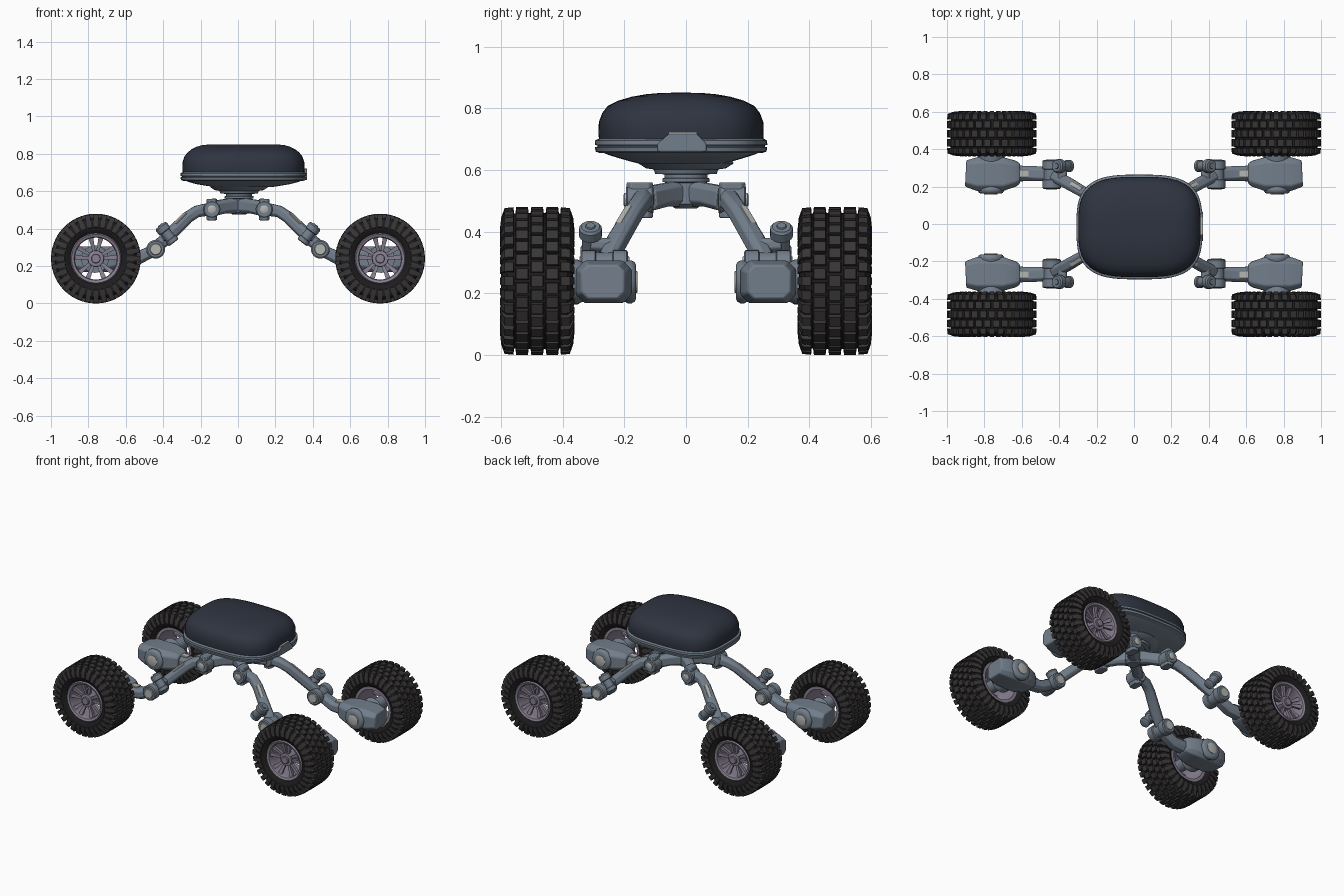
import bpy, bmesh, math
from mathutils import Vector as V

if "Cube" in bpy.data.objects:
    bpy.data.objects.remove(bpy.data.objects["Cube"])


def material(name, col):
    m = bpy.data.materials.new(name)
    m.diffuse_color = (*col, 1)
    m.use_nodes = True
    m.node_tree.nodes["Principled BSDF"].inputs["Base Color"].default_value = m.diffuse_color
    return m


STEEL = material("steel_blue", (0.17, 0.21, 0.26))
DARK = material("dark_navy", (0.028, 0.034, 0.052))
RUBBER = material("rubber", (0.012, 0.012, 0.012))
TREAD = material("tread", (0.04, 0.036, 0.037))
MAUVE = material("mauve_metal", (0.25, 0.215, 0.285))
LIGHT = material("light_metal", (0.46, 0.46, 0.44))


def add(bm, rings, cap=True, loop=False):
    """Skin a list of equal-length point rings."""
    vs = [[bm.verts.new(p) for p in r] for r in rings]
    pairs = list(zip(vs, vs[1:])) + ([(vs[-1], vs[0])] if loop else [])
    n = len(vs[0])
    for a, b in pairs:
        for i in range(n):
            j = (i + 1) % n
            bm.faces.new((a[i], a[j], b[j], b[i]))
    if cap and not loop:
        bm.faces.new(vs[0][::-1])
        bm.faces.new(vs[-1])


def finish(name, bm, mat, mirror=True, bevel=0):
    bmesh.ops.recalc_face_normals(bm, faces=bm.faces)
    me = bpy.data.meshes.new(name)
    bm.to_mesh(me)
    bm.free()
    me.materials.append(mat)
    ob = bpy.data.objects.new(name, me)
    bpy.context.collection.objects.link(ob)
    if bevel:
        b = ob.modifiers.new("bevel", 'BEVEL')
        b.width, b.segments, b.limit_method = bevel, 2, 'ANGLE'
    if mirror:                       # one corner becomes four
        m = ob.modifiers.new("mirror", 'MIRROR')
        m.use_axis = (True, True, False)
        m.use_mirror_merge = False
    return ob


def lathe(name, prof, c, axis, mat, n=32, loop=False, mirror=True):
    q = V(axis).to_track_quat('Z', 'Y')
    bm = bmesh.new()
    add(bm, [[V(c) + q @ V((r * math.cos(2 * math.pi * i / n), r * math.sin(2 * math.pi * i / n), t))
              for i in range(n)] for r, t in prof], loop=loop)
    return finish(name, bm, mat, mirror)


def beam(name, path, size, mat=STEEL, chamfer=0.25, bevel=0.004):
    """Chamfered box section swept along a path; size is (w, h) or a list of them."""
    pts = [V(p) for p in path]
    sizes = size if isinstance(size, list) else [size] * len(pts)
    rings = []
    for i, p in enumerate(pts):
        t = (pts[min(i + 1, len(pts) - 1)] - pts[max(i - 1, 0)]).normalized()
        s = t.cross(V((0, 0, 1))).normalized()
        u = s.cross(t)
        w, h = sizes[i][0] / 2, sizes[i][1] / 2
        k = chamfer * min(w, h) * 2
        sec = [(w, k - h), (w, h - k), (w - k, h), (k - w, h), (-w, h - k), (-w, k - h), (k - w, -h), (w - k, -h)]
        rings.append([p + s * a + u * b for a, b in sec])
    bm = bmesh.new()
    add(bm, rings)
    return finish(name, bm, mat, bevel=bevel)


def shell(name, layers, mat, n=72, e=3.2):
    """Stacked rounded-rectangle outlines: (z, half x, half y)."""
    def pt(z, hx, hy, a):
        c, s = math.cos(a), math.sin(a)
        return V((0.029 + hx * math.copysign(abs(c) ** (2 / e), c),
                  -0.016 + hy * math.copysign(abs(s) ** (2 / e), s), z))
    bm = bmesh.new()
    add(bm, [[pt(*l, 2 * math.pi * i / n) for i in range(n)] for l in layers])
    return finish(name, bm, mat, mirror=False)


# body: padded top, grooved rim, lower pan
shell("seat_pad", [(0.69, .325, .266), (.72, .327, .268), (.755, .326, .267), (.785, .316, .256), (.808, .298, .238),
                   (.825, .276, .205), (.838, .25, .16), (.846, .222, .115), (.85, .185, .07), (.851, .1, .03)], DARK)
shell("body_rim", [(.655, .318, .262), (.66, .334, .277), (.674, .337, .28), (.676, .329, .272), (.68, .329, .272),
                   (.682, .337, .28), (.696, .336, .279), (.702, .325, .268)], STEEL)
shell("body_pan", [(.66, .315, .26), (.65, .295, .238), (.638, .25, .2), (.628, .19, .165), (.622, .15, .14)], STEEL)

# clasp on the right end of the rim
bm = bmesh.new()
add(bm, [[V((x, y, z)) for y, z in ((-.092, .66), (-.092, .685), (-.055, .718), (.035, .718), (.066, .685), (.066, .66))]
         for x in (.32, .37)])
finish("rim_clasp", bm, STEEL, mirror=False, bevel=.004)
bm = bmesh.new()
add(bm, [[V((x, y, z)) for y, z in ((-.056, .716), (-.056, .723), (.036, .723), (.036, .716))] for x in (.33, .368)])
finish("clasp_trim", bm, LIGHT, mirror=False)

# turntable neck and central hub
lathe("neck", [(.15, .63), (.155, .622), (.13, .606), (.105, .602), (.1, .588), (.07, .586), (.07, .575), (.077, .573),
               (.077, .562), (.055, .558), (.055, .49), (.035, .475)], (0.006, 0, 0), (0, 0, 1), STEEL, 48, mirror=False)

# tyre carcass: axis along y, wheel centre
C = V((0.76, -0.483, 0.24))
side = [(.128, .092), (.15, .108), (.175, .117), (.2, .113), (.217, .098), (.22, .05)]
lathe("tyre", side + [(r, -t) for r, t in side[::-1]], C, (0, -1, 0), RUBBER, 64, loop=True)

# tread: staggered centre lugs and wrapped shoulder lugs
bm = bmesh.new()
N = 32
shoulder = [(.074, .21), (.077, .24), (.106, .237), (.117, .205), (.121, .168), (.108, .165)]


def lug(sec, a, half):
    add(bm, [[C + V((r * math.cos(b), y, r * math.sin(b))) for y, r in sec] for b in (a - half, a + half)])


for k in range(N):
    a = 2 * math.pi * k / N
    p = math.pi / N
    for y, off in ((-.049, p), (0, 0), (.049, p)):
        lug([(y - .023, .21), (y - .019, .24), (y + .019, .24), (y + .023, .21)], a + off, p * .74)
    for s in (-1, 1):
        lug([(s * y, r) for y, r in shoulder], a, p * .64)
finish("tyre_tread", bm, TREAD)

# open rim, hub and paired spokes
lathe("wheel_rim", [(.136, .098), (.13, .106), (.116, .1), (.112, .085), (.118, .04), (.118, -.1), (.136, -.1),
                    (.131, 0)], C, (0, -1, 0), MAUVE, 48, loop=True)
lathe("wheel_hub", [(.04, .02), (.045, .06), (.042, .082), (.026, .084), (.026, .094), (.022, .097), (.01, .097)],
      C, (0, -1, 0), MAUVE)
bm = bmesh.new()
for k in range(5):
    for d in (-.24, .24):
        a = math.pi / 2 + 2 * math.pi * k / 5 + d
        o, s = V((math.cos(a), 0, math.sin(a))), V((-math.sin(a), 0, math.cos(a)))
        add(bm, [[C + o * r + s * w * i + V((0, y + j, 0)) for i, j in ((-1, -.009), (1, -.009), (.7, .014), (-.7, .014))]
                 for r, w, y in ((.035, .008, -.064), (.08, .010, -.07), (.118, .014, -.08))])
finish("wheel_spokes", bm, MAUVE)
lathe("axle", [(.04, -.16), (.04, .03)], C, (0, -1, 0), STEEL)

# wheel motor housing
beam("motor_housing", [(.61, -.27, .24), (.635, -.27, .24), (.70, -.267, .237), (.84, -.267, .237), (.9, -.27, .237)],
     [(.11, .09), (.14, .115), (.18, .138), (.18, .138), (.14, .11)], chamfer=.2, bevel=.006)
lathe("motor_barrel", [(.055, -.105), (.064, -.1), (.07, -.09), (.07, -.078), (.065, -.07), (.065, .07), (.073, .085), (.073, .107)],
      (.765, -.267, .237), (0, -1, 0), STEEL)
lathe("motor_cap", [(.036, -.103), (.036, -.108), (.03, -.11)], (.765, -.267, .237), (0, -1, 0), LIGHT, 24)

# lower link and elbow
beam("lower_link", [(.64, -.27, .235), (.54, -.27, .24), (.44, -.265, .288)], [(.085, .08), (.08, .07), (.075, .06)])
beam("lower_link_plate", [(.62, -.27, .277), (.565, -.27, .275)], (.042, .012), LIGHT, bevel=0)
lathe("elbow", [(.043, -.077), (.05, -.072), (.05, -.03), (.043, -.027), (.043, .027), (.05, .03), (.05, .072), (.043, .077)],
      (.44, -.265, .29), (0, -1, 0), STEEL)
lathe("elbow_cap", [(.028, -.081), (.032, -.076), (.032, .076), (.028, .081)], (.44, -.265, .29), (0, -1, 0), LIGHT, 24)

# upper arm with inset plate
beam("upper_arm", [(.44, -.262, .295), (.36, -.222, .372), (.27, -.17, .46), (.22, -.148, .492), (.135, -.135, .507)],
     [(.06, .06), (.066, .062), (.06, .06), (.06, .062), (.065, .07)])
beam("upper_arm_plate", [(.335, -.218, .425), (.28, -.185, .48)], (.026, .012), LIGHT, bevel=0)

# arm actuator, perpendicular to the arm, with bracket
a, b = V((.343, -.31, .325)), V((.415, -.31, .417))
L = (b - a).length
lathe("actuator", [(.026, 0), (.033, .004), (.033, .025), (.028, .028), (.028, L - .042), (.037, L - .038),
                   (.037, L - .008), (.03, L), (.016, L), (.014, L + .005)], a, b - a, STEEL, 24)
beam("actuator_bracket", [(.385, -.31, .36), (.38, -.225, .355)], (.05, .045))

# shoulder hinge and its link to the hub
lathe("shoulder", [(.04, -.045), (.046, -.04), (.046, .04), (.04, .045)], (.14, -.15, .503), (0, -1, 0), STEEL, 24)
lathe("shoulder_cap", [(.022, .04), (.022, .05), (.016, .053)], (.14, -.15, .503), (0, -1, 0), LIGHT, 20)
beam("shoulder_block", [(.14, -.15, .445), (.1401, -.15, .56)], (.085, .055))
beam("hub_link", [(.01, -.015, .525), (.07, -.065, .52), (.135, -.12, .508)], [(.08, .09), (.06, .075), (.06, .08)])

# smooth rounded surfaces, keep hard edges
bpy.ops.object.select_all(action='SELECT')
bpy.context.view_layer.objects.active = bpy.context.selected_objects[0]
bpy.ops.object.shade_smooth_by_angle(angle=math.radians(32))
